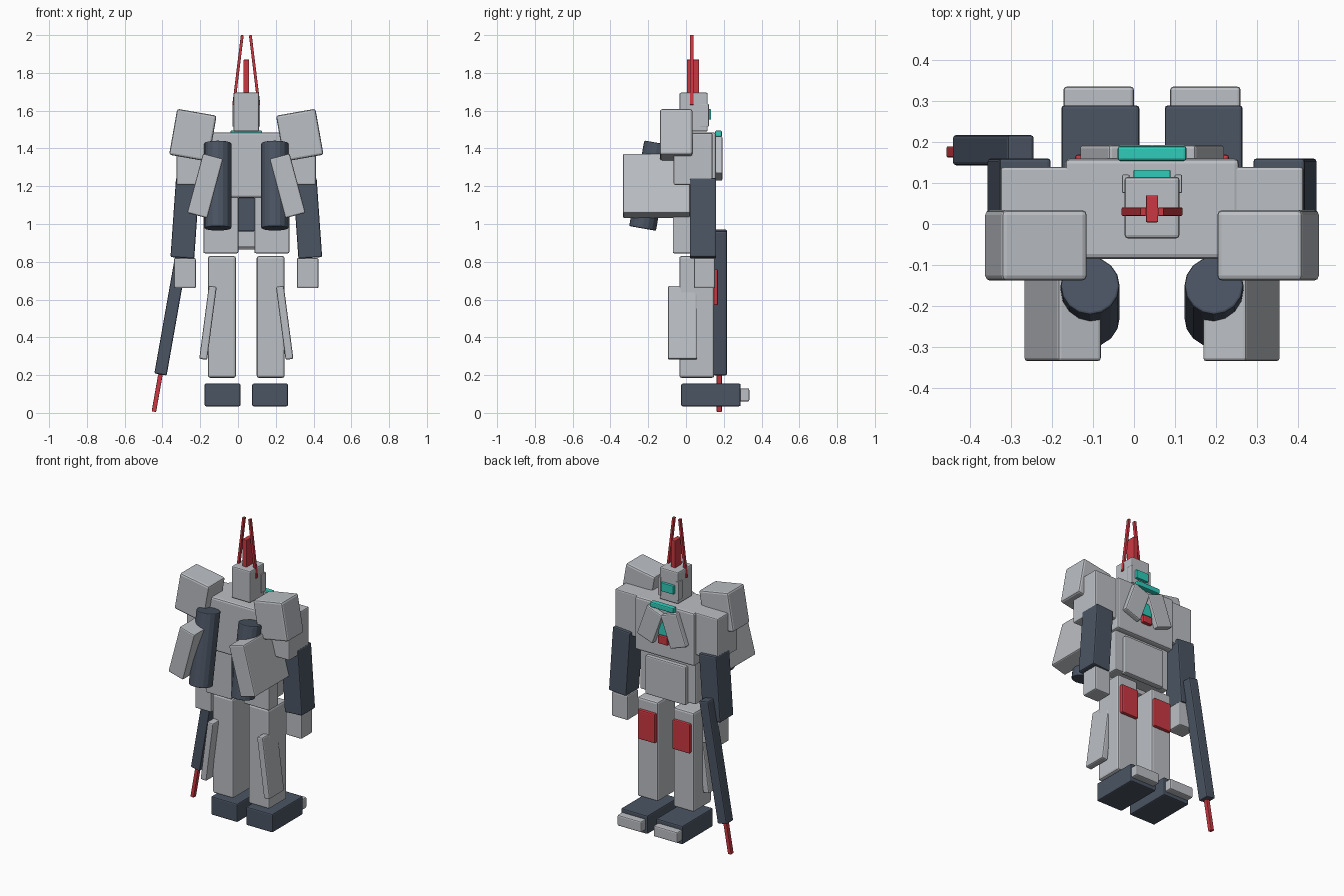
import bpy
from math import radians

if "Cube" in bpy.data.objects:
    bpy.data.objects.remove(bpy.data.objects["Cube"])

MID = 0.044  # x of the body's mirror plane


def material(name, rgb):
    m = bpy.data.materials.new(name)
    m.use_nodes = True
    m.diffuse_color = (*rgb, 1)
    m.node_tree.nodes["Principled BSDF"].inputs["Base Color"].default_value = (*rgb, 1)
    return m


GREY = material("light grey", (0.50, 0.52, 0.55))
DARK = material("slate blue", (0.07, 0.09, 0.125))
RED = material("red", (0.60, 0.04, 0.055))
TEAL = material("teal", (0.03, 0.60, 0.49))


def finish(name, mat, rot, bevel):
    o = bpy.context.object
    o.name = name
    o.rotation_euler = [radians(a) for a in rot]
    o.data.materials.append(mat)
    if bevel:
        b = o.modifiers.new("soft edges", "BEVEL")
        b.width, b.segments, b.limit_method = bevel, 2, "ANGLE"
        b.angle_limit = radians(40)
    return o


def box(name, mat, pos, size, rot=(0, 0, 0), bevel=0.008):
    """Bevelled block; x of pos is measured from the mirror plane."""
    x, y, z = pos
    bpy.ops.mesh.primitive_cube_add(size=1, location=(MID + x, y, z))
    bpy.context.object.scale = size
    bpy.ops.object.transform_apply(location=False, rotation=False, scale=True)
    return finish(name, mat, rot, min(bevel, min(size) * 0.2))


def pair(name, mat, pos, size, splay=0, bevel=0.008):
    """Mirrored blocks; splay swings the lower end outwards."""
    for word, s in (("left", 1), ("right", -1)):
        box(f"{word}_{name}", mat, (s * pos[0], *pos[1:]), size, (0, -s * splay, 0), bevel)


# Torso and waist
box("chest", GREY, (0, 0.037, 1.312), (0.425, 0.245, 0.345), bevel=0.012)
box("abdomen", GREY, (0, 0.06, 1.01), (0.40, 0.13, 0.27))
box("abdomen_plate", GREY, (0, 0.13, 0.99), (0.29, 0.04, 0.25))
box("waist_block", DARK, (0, -0.02, 1.05), (0.09, 0.08, 0.18))
pair("rear_skirt", GREY, (0.135, -0.02, 0.995), (0.185, 0.10, 0.30))

# Chest trim
pair("chest_plate", GREY, (0.085, 0.17, 1.347), (0.12, 0.045, 0.212), 20)
box("collar", TEAL, (0, 0.172, 1.478), (0.168, 0.036, 0.034))
box("chest_gem", TEAL, (0, 0.163, 1.33), (0.07, 0.02, 0.08))
box("chest_badge", RED, (0, 0.166, 1.26), (0.07, 0.03, 0.05))

# Head
box("head", GREY, (0, 0.04, 1.592), (0.134, 0.15, 0.206))
box("visor", TEAL, (0, 0.118, 1.58), (0.09, 0.028, 0.055), bevel=0.003)
pair("cheek_guard", GREY, (0.064, 0.098, 1.575), (0.018, 0.045, 0.12), bevel=0.003)
box("crest", RED, (0, 0.037, 1.77), (0.03, 0.066, 0.20), bevel=0.003)
pair("antenna", RED, (0.044, 0.03, 1.815), (0.015, 0.02, 0.372), 7, bevel=0.002)

# Arms
pair("shoulder_pad", GREY, (0.283, -0.052, 1.47), (0.212, 0.172, 0.247), 10, bevel=0.012)
pair("upper_arm", GREY, (0.282, 0.037, 1.345), (0.175, 0.205, 0.275))
pair("forearm", DARK, (0.324, 0.09, 1.03), (0.126, 0.14, 0.42), 4)
pair("hand", GREY, (0.325, 0.098, 0.74), (0.115, 0.113, 0.16))

# Legs
pair("leg", GREY, (0.129, 0.057, 0.508), (0.148, 0.185, 0.645), bevel=0.012)
pair("thigh_plate", RED, (0.125, 0.152, 0.665), (0.125, 0.035, 0.19))
pair("calf_fin", GREY, (0.203, -0.018, 0.477), (0.042, 0.155, 0.39), 7.5)
pair("foot", DARK, (0.126, 0.132, 0.095), (0.19, 0.315, 0.12))
pair("toe", GREY, (0.130, 0.28, 0.095), (0.172, 0.11, 0.07))

# Backpack
pair("backpack_pod", GREY, (0.218, -0.157, 1.202), (0.11, 0.355, 0.325), 15)
for word, s in (("left", 1), ("right", -1)):
    bpy.ops.mesh.primitive_cylinder_add(
        vertices=16, radius=0.072, depth=0.46, location=(MID + s * 0.151, -0.19, 1.203))
    finish(f"{word}_tank", DARK, (-10, 0, 0), 0.006)

# Hand-held weapon
box("weapon_body", DARK, (-0.387, 0.18, 0.585), (0.066, 0.074, 0.775), (0, 10, 0))
box("weapon_tip", RED, (-0.472, 0.176, 0.105), (0.024, 0.027, 0.20), (0, 10, 0), 0.003)
